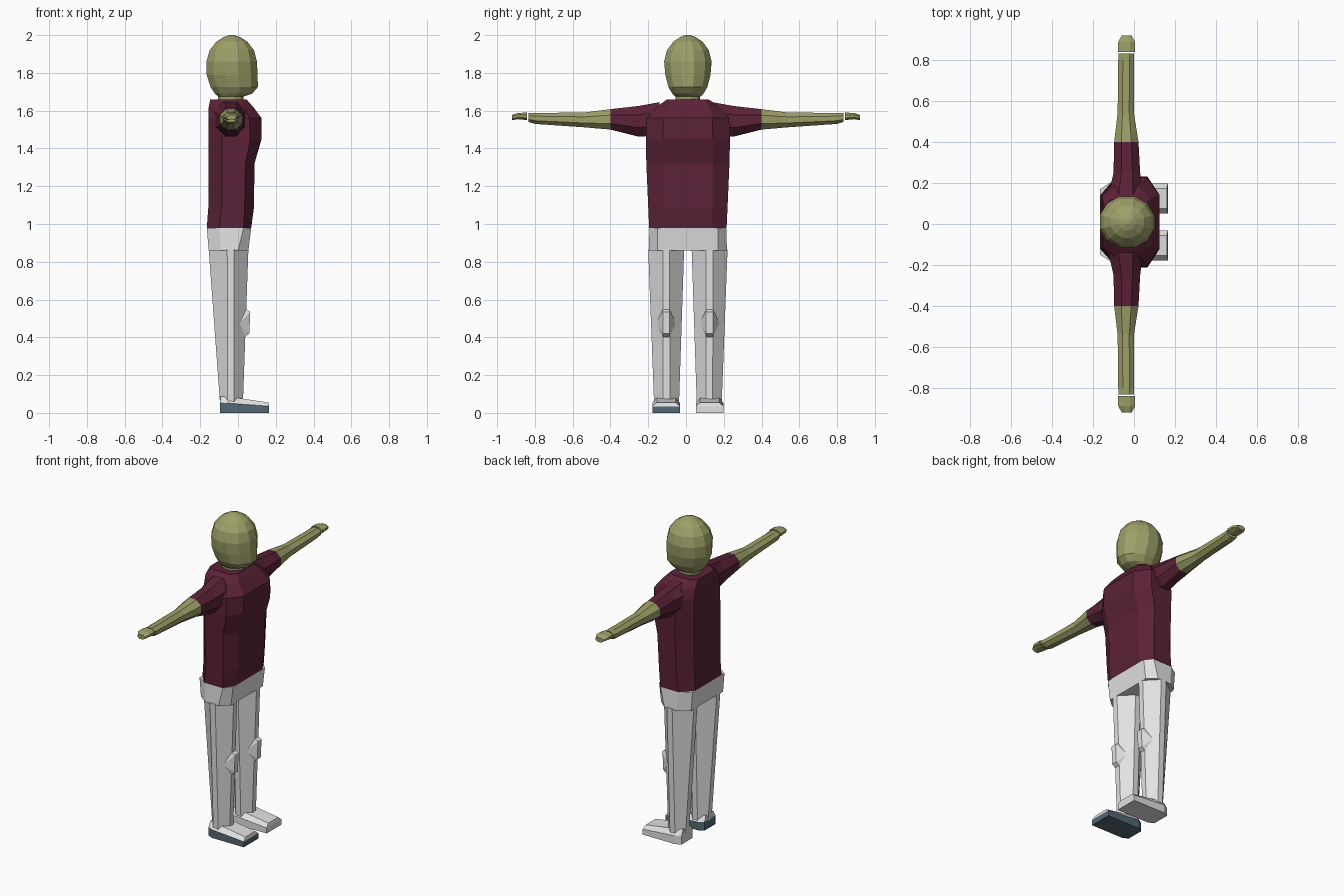
import bpy, bmesh, math

if "Cube" in bpy.data.objects:
    bpy.data.objects.remove(bpy.data.objects["Cube"])

MID = 0.01  # y of the body's centre line


def material(name, rgb):
    m = bpy.data.materials.new(name)
    m.diffuse_color = (*rgb, 1)
    m.use_nodes = True
    m.node_tree.nodes["Principled BSDF"].inputs["Base Color"].default_value = m.diffuse_color
    return m


SKIN = material("olive skin", (0.34, 0.35, 0.14))
SHIRT = material("maroon shirt", (0.105, 0.016, 0.038))
PALE = material("pale trousers", (0.76, 0.76, 0.76))
SLATE = material("slate shoe", (0.085, 0.14, 0.175))


def loft(name, rings, mats, rule=None):
    """Skin a closed tube through rings of equal point count; rule(ring index) picks the material."""
    bm = bmesh.new()
    vs = [[bm.verts.new(p) for p in r] for r in rings]
    n = len(rings[0])
    for i in range(len(vs) - 1):
        for j in range(n):
            k = (j + 1) % n
            f = bm.faces.new((vs[i][j], vs[i][k], vs[i + 1][k], vs[i + 1][j]))
            f.material_index = rule(i) if rule else 0
    bm.faces.new(vs[0][::-1]).material_index = rule(-1) if rule else 0
    bm.faces.new(vs[-1]).material_index = rule(len(vs)) if rule else 0
    bmesh.ops.recalc_face_normals(bm, faces=bm.faces)
    me = bpy.data.meshes.new(name)
    bm.to_mesh(me)
    bm.free()
    for m in mats:
        me.materials.append(m)
    ob = bpy.data.objects.new(name, me)
    bpy.context.collection.objects.link(ob)
    return ob


def octagon(xb, xs0, xs1, xf, yc, hw, flat, z):
    """Level octagon: back/front flats of half width flat, side flats from xs0 to xs1."""
    return [(xf, yc - flat, z), (xf, yc + flat, z), (xs1, yc + hw, z), (xs0, yc + hw, z),
            (xb, yc + flat, z), (xb, yc - flat, z), (xs0, yc - hw, z), (xs1, yc - hw, z)]


def oval(z, x0, x1, hw, n=12):
    cx, rx, k = (x0 + x1) / 2, (x1 - x0) / 2, math.cos(math.pi / n)
    return [(cx + rx / k * math.cos((j + .5) * 2 * math.pi / n),
             MID + hw * math.sin((j + .5) * 2 * math.pi / n), z) for j in range(n)]


# Shirt body: z, back, side flat, front, half width, flat half width
TORSO = [(0.98, -.165, -.10, .03, .07, .205, .13),
         (1.09, -.157, -.085, .035, .085, .21, .13),
         (1.32, -.155, -.085, .04, .087, .22, .132),
         (1.45, -.155, -.085, .065, .125, .223, .132),
         (1.56, -.155, -.085, .06, .125, .218, .13),
         (1.62, -.155, -.10, .03, .08, .165, .115),
         (1.66, -.147, -.11, .01, .045, .11, .08)]
loft("shirt_body", [octagon(a, b, c, d, MID, w, f, z) for z, a, b, c, d, w, f in TORSO], [SHIRT])

# Neck and head
loft("neck", [oval(1.62, -.105, .03, .067), oval(1.70, -.105, .03, .067)], [SKIN])
HEAD = [(1.675, -.105, .03, .07), (1.69, -.122, .075, .085), (1.725, -.145, .105, .107),
        (1.79, -.166, .104, .124), (1.86, -.167, .10, .13), (1.92, -.15, .085, .115),
        (1.965, -.115, .05, .08), (1.99, -.075, .01, .042), (2.0, -.045, -.02, .014)]
loft("head", [oval(*r) for r in HEAD], [SKIN])

# Trouser hips
loft("trouser_hips", [octagon(-.155, -.09, .0, .055, MID, .207, .16, .86),
                      octagon(-.165, -.10, .03, .07, MID, .203, .16, .98)], [PALE])


def arm_ring(s, y, x0, x1, z0, z1):
    cx, cz = (x0 + x1) / 2, (z0 + z1) / 2
    k = math.cos(math.pi / 8)
    return [(cx + (x1 - x0) / 2 / k * math.cos((j + .5) * math.pi / 4), s * y,
             cz + (z1 - z0) / 2 / k * math.sin((j + .5) * math.pi / 4)) for j in range(8)]


SLEEVE = [(.14, -.125, .045, 1.47, 1.645), (.25, -.10, .03, 1.462, 1.625), (.40, -.097, .022, 1.50, 1.608)]
FOREARM = [SLEEVE[-1], (.54, -.08, .0, 1.512, 1.59), (.80, -.077, .0, 1.53, 1.588), (.833, -.075, .0, 1.54, 1.588)]
HAND = [(.841, -.077, .004, 1.55, 1.59), (.89, -.077, .004, 1.555, 1.588), (.92, -.06, -.01, 1.55, 1.578)]

for s, side in ((-1, "right"), (1, "left")):
    # Arms
    for part, rows, mat in (("sleeve", SLEEVE, SHIRT), ("forearm", FOREARM, SKIN), ("hand", HAND, SKIN)):
        loft(f"{side}_{part}", [arm_ring(s, *r) for r in rows], [mat])

    # Legs with narrow flats and wide bevels
    yc = MID + s * 0.115
    yb = MID + s * 0.113
    loft(f"{side}_trouser_leg", [octagon(-.095, -.055, -.02, .026, yb, .066, .018, .05),
                                 octagon(-.155, -.057, -.02, .055, yc, .095, .018, .865)], [PALE])

    # Knee bump: diamond-sided plate standing proud of the shin
    ridge = [(.035, .40), (.06, .42), (.065, .535), (.04, .55)]
    inner = [(0.005, yc - .052, .475)] * 4
    outer = [(0.005, yc + .052, .475)] * 4
    knee = loft(f"{side}_knee", [inner, [(x, yc - .018, z) for x, z in ridge],
                                 [(x, yc + .018, z) for x, z in ridge], outer], [PALE])
    bm = bmesh.new()
    bm.from_mesh(knee.data)
    bmesh.ops.remove_doubles(bm, verts=bm.verts, dist=1e-4)
    bmesh.ops.recalc_face_normals(bm, faces=bm.faces)
    bm.to_mesh(knee.data)
    bm.free()

    # Shoes: sole wall, then a sloped upper; only one shoe has the slate sole
    plan = [(-.095, -.055), (-.06, -.073), (.165, -.073), (.165, .073), (-.06, .073), (-.095, .055)]
    wall = [(x, yc + y, .055 - .02 * (x + .095) / .26) for x, y in plan]
    top = [(x * .97, yc + y * .68, .088 - .2 * max(x, 0)) for x, y in plan]
    loft(f"{side}_shoe", [[(x, yc + y, 0) for x, y in plan], wall, top],
         [PALE, SLATE], (lambda i: 1 if i < 1 else 0) if s < 0 else None)
